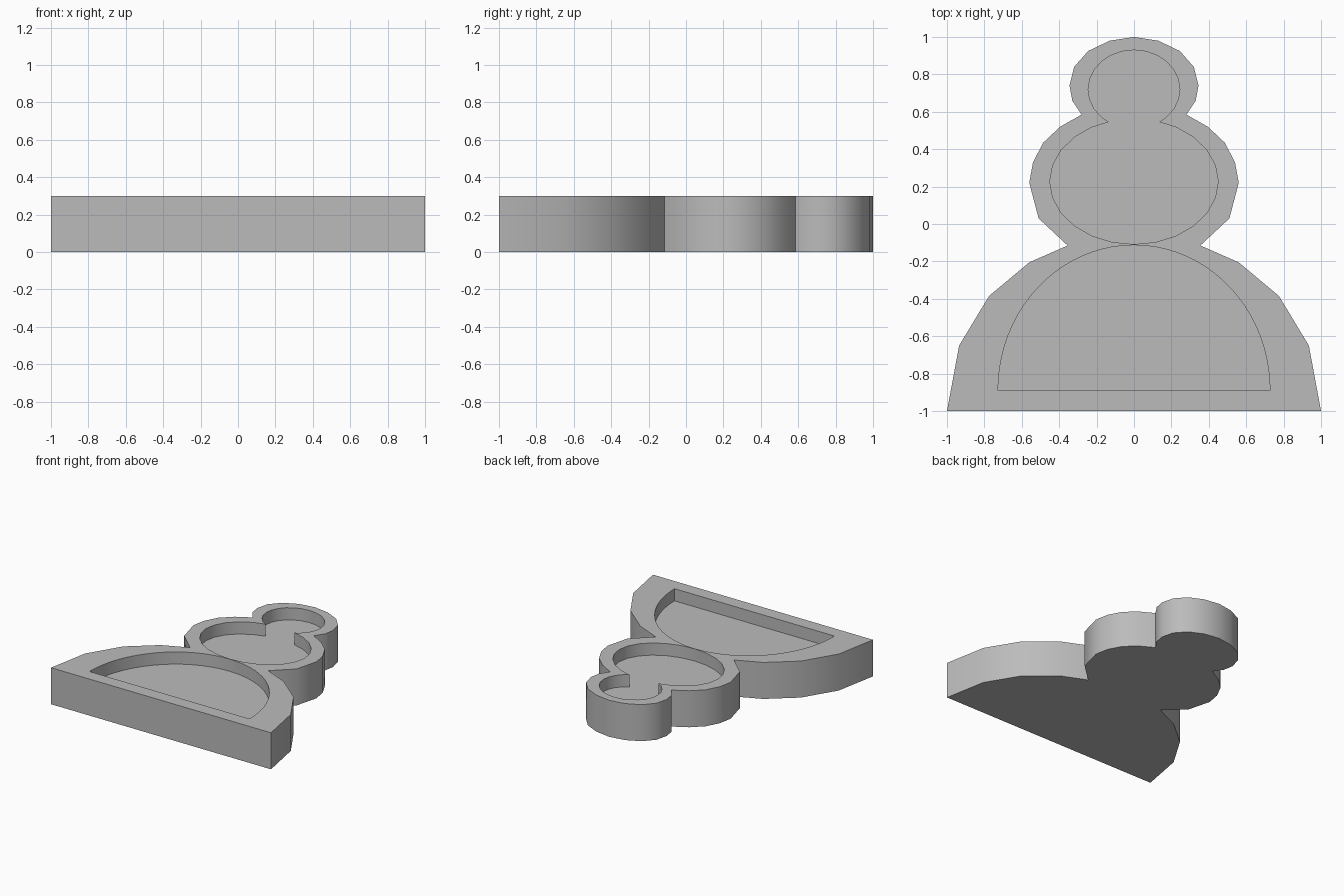
import bpy
import bmesh
from math import sin, cos, pi, radians

HEIGHT = 0.3
FLOOR = 0.2

cube = bpy.data.objects.get("Cube")
if cube:
    bpy.data.objects.remove(cube, do_unlink=True)

# Single grey material
grey = bpy.data.materials.new("matte grey")
grey.use_nodes = True
colour = (0.5, 0.5, 0.5, 1)
grey.diffuse_color = colour
grey.node_tree.nodes["Principled BSDF"].inputs["Base Color"].default_value = colour


def prism(name, outline, bottom, top):
    """Extrude a closed xy outline between two heights."""
    bm = bmesh.new()
    base = bm.faces.new([bm.verts.new((x, y, bottom)) for x, y in outline])
    extruded = bmesh.ops.extrude_face_region(bm, geom=[base], use_keep_orig=True)
    moved = [g for g in extruded["geom"] if isinstance(g, bmesh.types.BMVert)]
    bmesh.ops.translate(bm, verts=moved, vec=(0, 0, top - bottom))
    bmesh.ops.recalc_face_normals(bm, faces=bm.faces)
    mesh = bpy.data.meshes.new(name)
    bm.to_mesh(mesh)
    bm.free()
    mesh.materials.append(grey)
    obj = bpy.data.objects.new(name, mesh)
    bpy.context.collection.objects.link(obj)
    return obj


def arc(cy, rx, ry, steps, sweep=2 * pi):
    """Points on an ellipse centred on x = 0."""
    count = steps if sweep == 2 * pi else steps + 1
    return [(rx * cos(sweep * i / steps), cy + ry * sin(sweep * i / steps))
            for i in range(count)]


# Outer block: one side from the head down to the base, then mirrored
side = [(0.13, 0.98), (0.245, 0.925), (0.32, 0.84), (0.345, 0.74),
        (0.33, 0.66), (0.28, 0.585),
        (0.395, 0.52), (0.485, 0.435), (0.54, 0.33), (0.56, 0.22),
        (0.51, 0.03), (0.355, -0.115),
        (0.56, -0.205), (0.775, -0.385), (0.935, -0.65), (1, -1)]
outline = [(0, 1)] + side + [(-x, y) for x, y in reversed(side)]
block = prism("figure_tray", outline, 0, HEIGHT)

# Recesses: head and body run together, the dome is separate
recesses = {
    "head_recess": arc(0.72, 0.245, 0.21, 24),
    "body_recess": arc(0.227, 0.45, 0.335, 24),
    "dome_recess": arc(-0.89, 0.727, 0.777, 40, pi),
}
bpy.context.view_layer.objects.active = block
block.select_set(True)
for name, points in recesses.items():
    cutter = prism(name, points, FLOOR, HEIGHT + 0.1)
    cutter.hide_render = True
    cut = block.modifiers.new(name, 'BOOLEAN')
    cut.operation = 'DIFFERENCE'
    cut.solver = 'EXACT'
    cut.object = cutter
    bpy.ops.object.modifier_apply(modifier=cut.name)
    bpy.data.objects.remove(cutter, do_unlink=True)

# Smooth curved walls, crisp rims and corners
bpy.ops.object.shade_smooth_by_angle(angle=radians(36))
